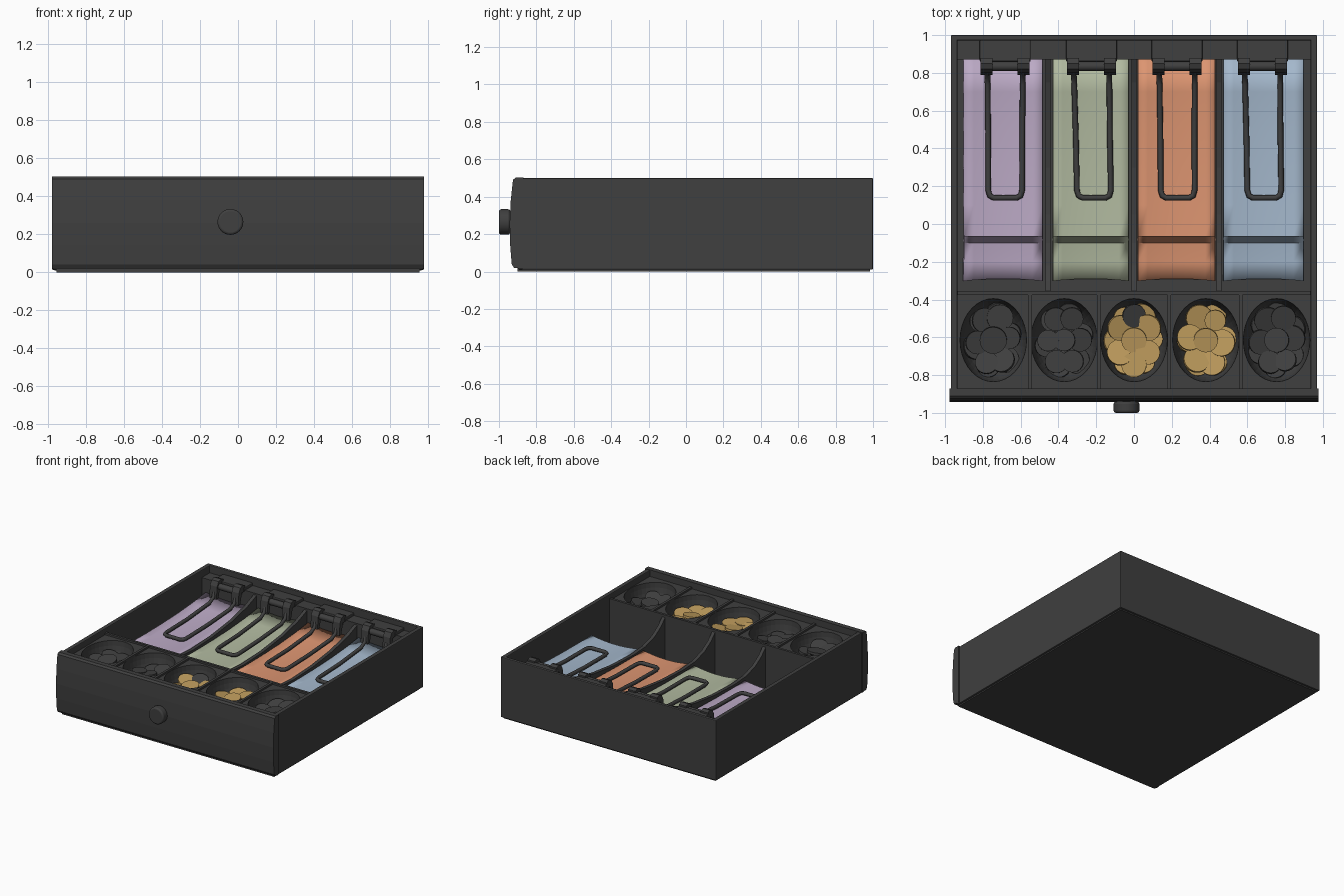
import bpy, bmesh, math, random
from mathutils import Vector, Matrix

if "Cube" in bpy.data.objects:
    bpy.data.objects.remove(bpy.data.objects["Cube"])

random.seed(4)


def material(name, rgb):
    m = bpy.data.materials.new(name)
    m.diffuse_color = (*rgb, 1)
    m.use_nodes = True
    m.node_tree.nodes["Principled BSDF"].inputs["Base Color"].default_value = m.diffuse_color
    return m


DARK = material("charcoal", (0.05, 0.05, 0.05))
GOLD = material("gold", (0.50, 0.32, 0.105))
PAPER = [material("lilac", (0.50, 0.40, 0.56)), material("sage", (0.44, 0.49, 0.35)),
         material("orange", (0.72, 0.30, 0.165)), material("sky_blue", (0.37, 0.475, 0.60))]


def add_object(name, bm, mat, smooth=False):
    bmesh.ops.recalc_face_normals(bm, faces=bm.faces)
    me = bpy.data.meshes.new(name)
    bm.to_mesh(me)
    bm.free()
    me.materials.append(mat)
    ob = bpy.data.objects.new(name, me)
    bpy.context.collection.objects.link(ob)
    if smooth:
        bpy.ops.object.select_all(action='DESELECT')
        ob.select_set(True)
        bpy.context.view_layer.objects.active = ob
        bpy.ops.object.shade_smooth_by_angle(angle=math.radians(35))
    return ob


def box(name, x, y, z, bevel=0.0, mat=DARK):
    bm = bmesh.new()
    size = Vector((x[1] - x[0], y[1] - y[0], z[1] - z[0]))
    mid = Vector((x[0] + x[1], y[0] + y[1], z[0] + z[1])) / 2
    bmesh.ops.create_cube(bm, size=1, matrix=Matrix.Translation(mid) @ Matrix.Diagonal((*size, 1)))
    ob = add_object(name, bm, mat)
    if bevel:
        mod = ob.modifiers.new("soft_edge", 'BEVEL')
        mod.width, mod.segments = bevel, 2
    return ob


def extrude_x(name, profile, x0, x1, mat=DARK):
    """Extrude a (y, z) outline along x."""
    bm = bmesh.new()
    face = bm.faces.new([bm.verts.new((x0, y, z)) for y, z in profile])
    new = bmesh.ops.extrude_face_region(bm, geom=[face])["geom"]
    bmesh.ops.translate(bm, vec=(x1 - x0, 0, 0), verts=[v for v in new if isinstance(v, bmesh.types.BMVert)])
    return add_object(name, bm, mat)


def cylinder(name, radius, depth, matrix, mat, sides=24, bevel=0.0):
    bm = bmesh.new()
    bmesh.ops.create_cone(bm, cap_ends=True, segments=sides, radius1=radius, radius2=radius,
                          depth=depth, matrix=matrix)
    ob = add_object(name, bm, mat, smooth=True)
    if bevel:
        mod = ob.modifiers.new("soft_edge", 'BEVEL')
        mod.width, mod.segments, mod.limit_method = bevel, 3, 'ANGLE'
    return ob


# Outer case
box("bottom_plate", (-0.955, 0.955), (-0.9, 0.985), (0, 0.06))
for side, name in ((-1, "left"), (1, "right")):
    box(name + "_wall", sorted((side * 0.935, side * 0.97)), (-0.88, 0.995), (0.01, 0.5), 0.006)
    box(name + "_front_corner", sorted((side * 0.93, side * 0.977)), (-0.9, -0.87), (0.012, 0.5), 0.006)
box("back_wall", (-0.97, 0.97), (0.972, 1.0), (0.01, 0.5), 0.006)
extrude_x("front_panel", [(-0.87, 0.02), (-0.87, 0.503), (-0.91, 0.503), (-0.925, 0.49), (-0.937, 0.38),
                          (-0.943, 0.26), (-0.94, 0.14), (-0.932, 0.04), (-0.92, 0.02)], -0.978, 0.978)

# Knob
turn = Matrix.Rotation(math.pi / 2, 4, 'X')
cylinder("knob", 0.068, 0.06, Matrix.Translation((-0.04, -0.97, 0.265)) @ turn, DARK, 32, 0.012)
cylinder("knob_neck", 0.055, 0.05, Matrix.Translation((-0.04, -0.93, 0.265)) @ turn, DARK)

# Coin tray with hollowed bowls
CELLS = [-0.745, -0.37, 0.0, 0.38, 0.755]
tray = box("coin_tray", (-0.935, 0.935), (-0.87, -0.36), (0.05, 0.45))
bm = bmesh.new()
for cx in CELLS:
    m = Matrix.Translation((cx, -0.615, 0.45)) @ Matrix.Diagonal((0.176, 0.22, 0.26, 1))
    bmesh.ops.create_uvsphere(bm, u_segments=36, v_segments=20, radius=1, matrix=m)
cutter = add_object("bowl_cutter", bm, DARK)
cutter.hide_render = True
cutter.hide_viewport = False
cut = tray.modifiers.new("bowls", 'BOOLEAN')
cut.operation, cut.object, cut.solver = 'DIFFERENCE', cutter, 'EXACT'
bpy.context.view_layer.objects.active = tray
tray.select_set(True)
bpy.ops.object.modifier_apply(modifier="bowls")
bpy.data.objects.remove(cutter)
for x in (-0.55, -0.187, 0.187, 0.565):
    box("coin_divider", (x - 0.01, x + 0.01), (-0.87, -0.36), (0.44, 0.465))
box("tray_rear_rim", (-0.935, 0.935), (-0.375, -0.355), (0.06, 0.465))

# Coins heaped in each bowl: a lower ring, an upper ring and a top coin
for i, cx in enumerate(CELLS):
    for ring, (count, rx, ry, z) in enumerate(((6, 0.095, 0.14, 0.325), (6, 0.085, 0.13, 0.365), (1, 0, 0, 0.385))):
        start = random.uniform(0, 1)
        for k in range(count):
            a = math.tau * (k + start) / count
            if ring == 1 and i == 2:
                a = math.tau * k / count + math.pi / 2
            pos = (cx + rx * math.cos(a), -0.615 + ry * math.sin(a), z + random.uniform(-0.012, 0.012))
            tilt = (Matrix.Rotation(random.uniform(-0.2, 0.2) + 0.2 * math.sin(a), 4, 'X')
                    @ Matrix.Rotation(random.uniform(-0.2, 0.2) - 0.2 * math.cos(a), 4, 'Y'))
            golden = i == 3 or (i == 2 and not (ring == 1 and k == 0))
            cylinder("coin", random.uniform(0.056, 0.072), 0.018, Matrix.Translation(pos) @ tilt,
                     GOLD if golden else DARK)

# Curved dividers between the note slots
TOP = [(-0.36, 0.45), (-0.3, 0.39), (-0.22, 0.34), (-0.1, 0.305), (0.05, 0.295), (0.3, 0.305),
       (0.55, 0.335), (0.75, 0.38), (0.88, 0.43)]
for x in (-0.455, 0.0, 0.45):
    extrude_x("note_divider", [(-0.36, 0.05)] + TOP + [(0.88, 0.05)], x - 0.014, x + 0.014)

# Banknote stacks: raised sagging sheets with a low front part
SHEET = [(-0.29, 0.085), (-0.2, 0.09), (-0.1, 0.105), (-0.065, 0.27), (0.1, 0.268), (0.3, 0.27),
         (0.5, 0.276), (0.7, 0.29), (0.87, 0.31)]
for mat, x0, x1 in zip(PAPER, (-0.9, -0.428, 0.022, 0.475), (-0.485, -0.03, 0.428, 0.897)):
    bm = bmesh.new()
    rows = []
    n = 8
    for y, z in SHEET:
        row = []
        for j in range(n + 1):
            u = 2 * j / n - 1
            row.append(bm.verts.new((x0 + (x1 - x0) * j / n, y - 0.012 * u * u * (y < -0.25), z + 0.02 * u * u)))
        rows.append(row)
    for a, b in zip(rows, rows[1:]):
        for j in range(n):
            bm.faces.new((a[j], a[j + 1], b[j + 1], b[j]))
    notes = add_object("banknotes", bm, mat, smooth=True)
    thick = notes.modifiers.new("stack", 'SOLIDIFY')
    thick.thickness, thick.offset = 0.025, -1

# Rear ledge carrying the clips
box("rear_ledge", (-0.935, 0.935), (0.87, 0.98), (0.05, 0.44))


def note_clip(cx, lean):
    box("clip_plate", (cx - 0.135, cx + 0.135), (0.86, 0.975), (0.43, 0.462), 0.006)
    for s in (-1, 1):
        x = cx + s * 0.098
        # Arched hinge ear
        extrude_x("clip_ear", [(0.88, 0.43), (0.88, 0.475), (0.85, 0.485), (0.82, 0.475), (0.80, 0.44),
                               (0.79, 0.34), (0.815, 0.34), (0.84, 0.43)], x - 0.032, x + 0.032)
    cylinder("clip_spring", 0.025, 0.16, Matrix.Translation((cx, 0.835, 0.43)) @ Matrix.Rotation(math.pi / 2, 4, 'Y'),
             DARK, 12)
    # Wire loop resting on the notes
    cu = bpy.data.curves.new("clip_loop", 'CURVE')
    cu.dimensions, cu.bevel_depth, cu.bevel_resolution = '3D', 0.015, 1
    half = [(0.095, 0.82, 0.42), (0.094, 0.79, 0.35), (0.093, 0.74, 0.325), (0.09, 0.45, 0.305),
            (0.09, 0.18, 0.30), (0.082, 0.15, 0.30), (0.06, 0.138, 0.30)]
    path = half + [(-x, y, z) for x, y, z in reversed(half)]
    sp = cu.splines.new('POLY')
    sp.points.add(len(path) - 1)
    for p, (x, y, z) in zip(sp.points, path):
        p.co = (cx + x + lean * (0.82 - y), y, z, 1)
    cu.use_fill_caps = True
    cu.materials.append(DARK)
    bpy.context.collection.objects.link(bpy.data.objects.new("clip_loop", cu))


for cx, lean in ((-0.682, 0.0), (-0.225, 0.02), (0.228, 0.005), (0.68, 0.015)):
    note_clip(cx, lean)
